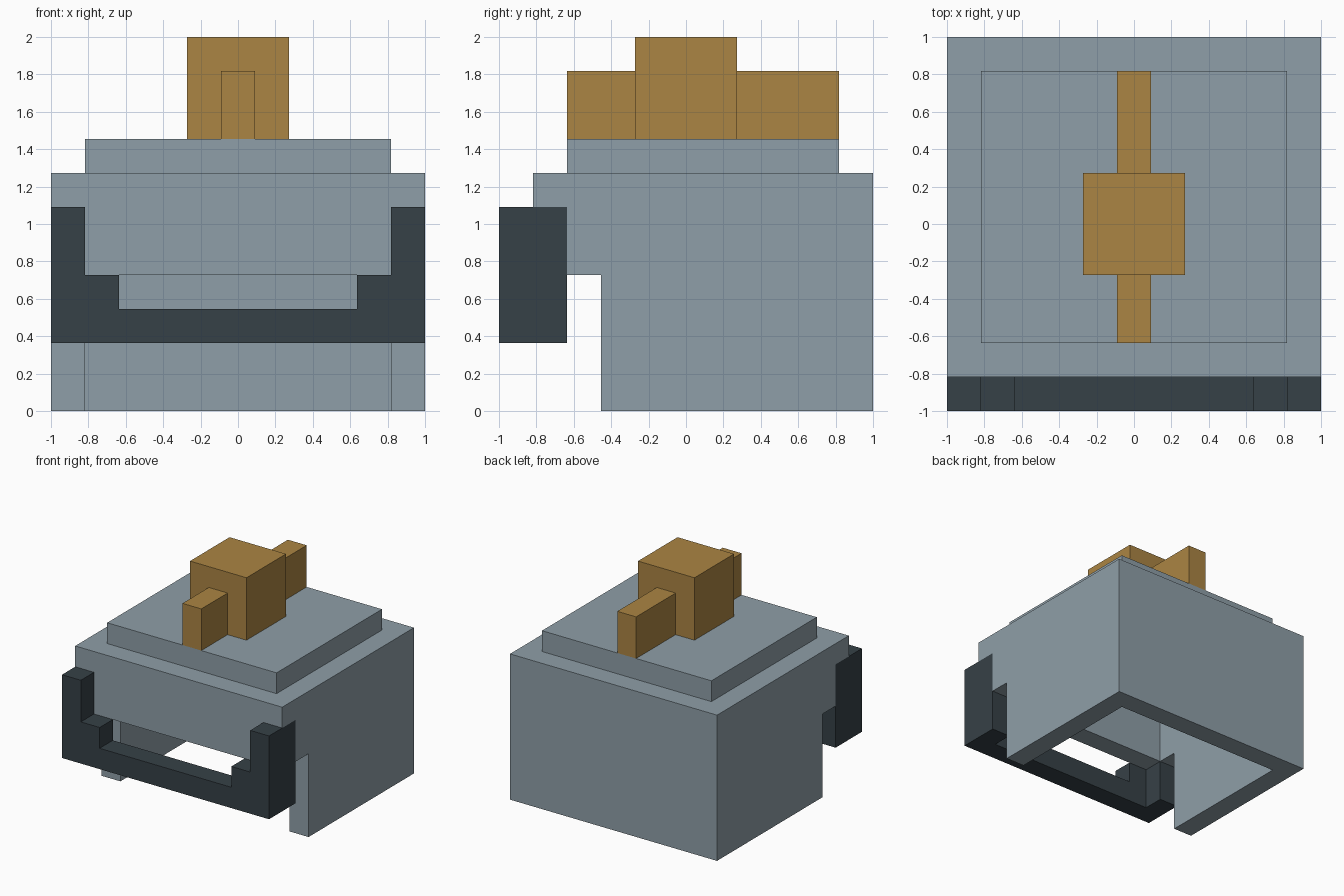
import bpy
import bmesh
from mathutils import Vector

cube = bpy.data.objects.get("Cube")
if cube:
    bpy.data.objects.remove(cube, do_unlink=True)

U = 2 / 11  # one block; all part sizes below are in blocks


def material(name, rgb):
    lin = [((c / 255 + 0.055) / 1.055) ** 2.4 for c in rgb] + [1.0]
    m = bpy.data.materials.new(name)
    m.use_nodes = True
    m.diffuse_color = lin
    m.node_tree.nodes["Principled BSDF"].inputs["Base Color"].default_value = lin
    return m


STEEL = material("steel grey", (143, 159, 168))
DARK = material("dark slate", (54, 65, 71))
GOLD = material("old gold", (171, 133, 67))


def prism(name, outline, depth, mat, mirror=False):
    """Extrude a closed outline by a vector; optionally mirror it across x."""
    bm = bmesh.new()
    face = bm.faces.new([bm.verts.new(Vector(p) * U) for p in outline])
    new = bmesh.ops.extrude_face_region(bm, geom=[face])["geom"]
    verts = [v for v in new if isinstance(v, bmesh.types.BMVert)]
    bmesh.ops.translate(bm, verts=verts, vec=Vector(depth) * U)
    bmesh.ops.recalc_face_normals(bm, faces=bm.faces)
    mesh = bpy.data.meshes.new(name)
    bm.to_mesh(mesh)
    bm.free()
    mesh.materials.append(mat)
    obj = bpy.data.objects.new(name, mesh)
    bpy.context.collection.objects.link(obj)
    if mirror:
        mod = obj.modifiers.new("mirror", "MIRROR")
        mod.use_axis[0] = True
        mod.use_mirror_merge = False
    return obj


def box(name, x, y, z, mat, mirror=False):
    base = [(x[0], y[0], z[0]), (x[1], y[0], z[0]),
            (x[1], y[1], z[0]), (x[0], y[1], z[0])]
    return prism(name, base, (0, 0, z[1] - z[0]), mat, mirror)


# Helmet shell: side walls notched for the face opening and the visor hinge
side = [(5.5, 0), (5.5, 7), (-4.5, 7), (-4.5, 6),
        (-3.5, 6), (-3.5, 4), (-2.5, 4), (-2.5, 0)]
prism("side_walls", [(4.5, y, z) for y, z in side], (1, 0, 0), STEEL, mirror=True)
box("back_wall", (-4.5, 4.5), (4.5, 5.5), (0, 7), STEEL)
box("brow_wall", (-4.5, 4.5), (-4.5, -3.5), (4, 7), STEEL)
box("crown", (-4.5, 4.5), (-3.5, 4.5), (7, 8), STEEL)

# Visor: stepped front bar with arms reaching back into the side walls
half = [(5.5, 2), (5.5, 6), (4.5, 6), (4.5, 4), (3.5, 4), (3.5, 3)]
bar = half + [(-x, z) for x, z in reversed(half)]
prism("visor_bar", [(x, -5.5, z) for x, z in bar], (0, 1, 0), DARK)
box("visor_arms", (4.5, 5.5), (-4.5, -3.5), (2, 6), DARK, mirror=True)

# Crest: central block with a thin fin in front and behind
box("crest_block", (-1.5, 1.5), (-1.5, 1.5), (8, 11), GOLD)
box("crest_front_fin", (-0.5, 0.5), (-3.5, -1.5), (8, 10), GOLD)
box("crest_back_fin", (-0.5, 0.5), (1.5, 4.5), (8, 10), GOLD)
